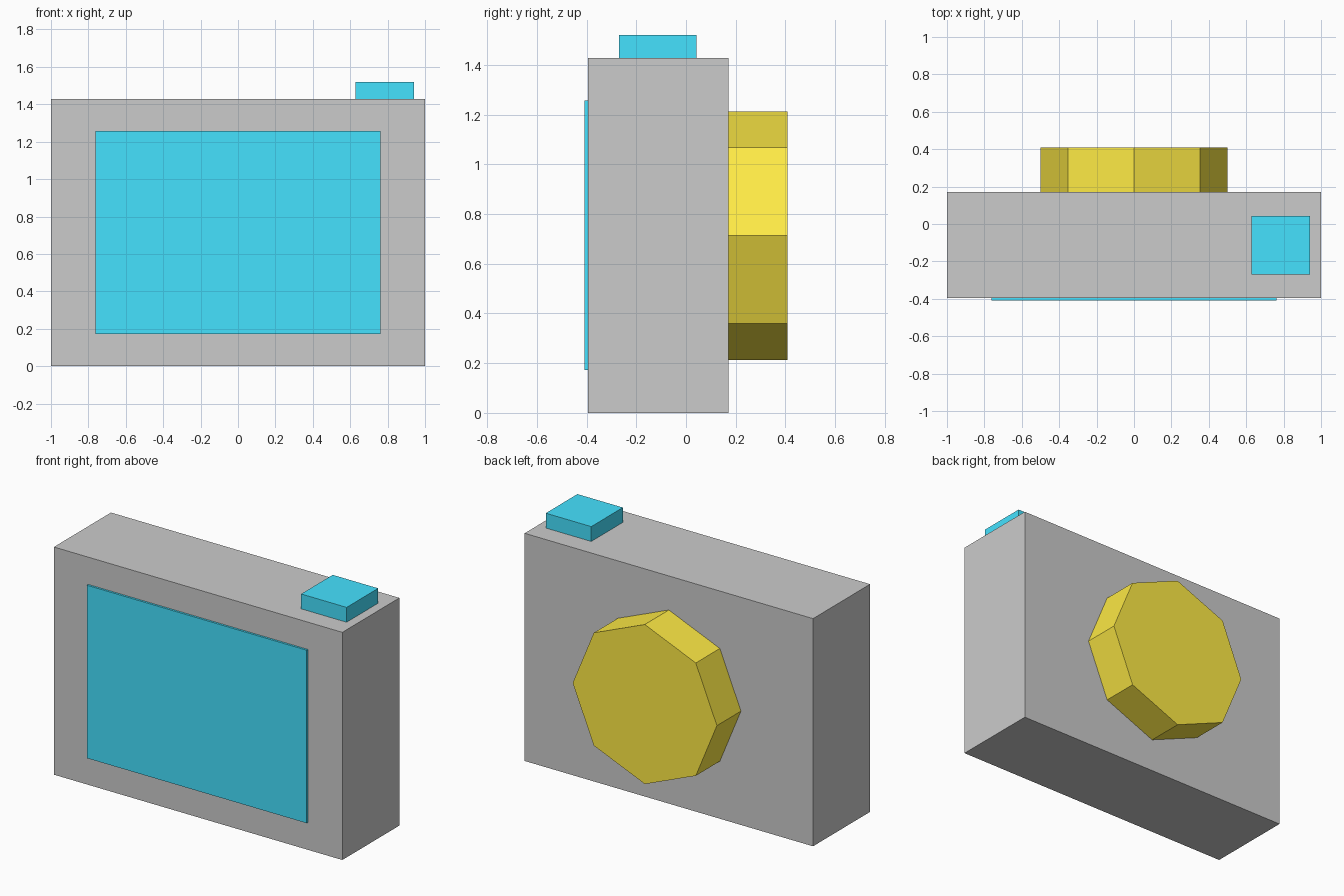
import bpy
from math import radians

if "Cube" in bpy.data.objects:
    bpy.data.objects.remove(bpy.data.objects["Cube"])


def material(name, color):
    mat = bpy.data.materials.new(name)
    mat.diffuse_color = color
    mat.use_nodes = True
    mat.node_tree.nodes["Principled BSDF"].inputs["Base Color"].default_value = mat.diffuse_color
    return mat


def box(name, x, y, z, mat=None):
    """Box spanning the given (min, max) ranges."""
    spans = (x, y, z)
    bpy.ops.mesh.primitive_cube_add(size=1, location=[(a + b) / 2 for a, b in spans])
    obj = bpy.context.object
    obj.name = name
    obj.scale = [b - a for a, b in spans]
    bpy.ops.object.transform_apply(location=False, rotation=False, scale=True)
    if mat:
        obj.data.materials.append(mat)
    return obj


blue = material("blue", (0.06, 0.76, 1.0, 1))
yellow = material("yellow", (1.0, 0.83, 0.06, 1))

FRONT, BACK, TOP = -0.395, 0.17, 1.427

# Camera body
box("body", (-1, 1), (FRONT, BACK), (0, TOP))

# Thin display panel on the front
box("screen", (-0.762, 0.762), (-0.408, FRONT), (0.172, 1.256), blue)

# Shutter button on top
box("shutter_button", (0.627, 0.942), (-0.27, 0.043), (TOP, 1.52), blue)

# Octagonal lens on the back
LENS_END = 0.408
bpy.ops.mesh.primitive_cylinder_add(
    vertices=8, radius=0.5, depth=LENS_END - BACK,
    location=(0, (BACK + LENS_END) / 2, TOP / 2), rotation=(radians(90), 0, 0))
lens = bpy.context.object
lens.name = "lens"
lens.data.materials.append(yellow)
